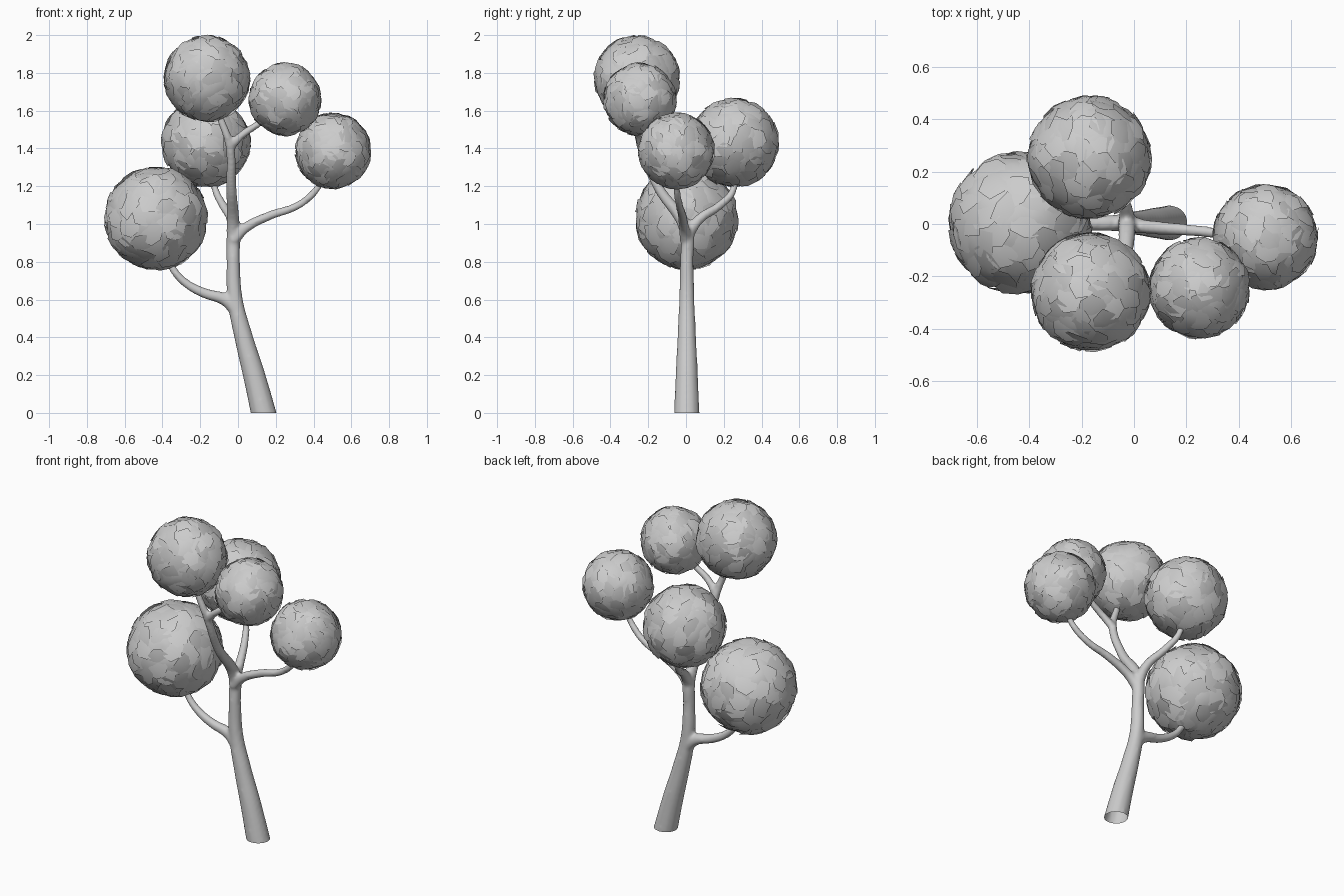
import bpy, bmesh, math, random
from mathutils import Vector, noise

if "Cube" in bpy.data.objects:
    bpy.data.objects.remove(bpy.data.objects["Cube"])

random.seed(4)


def evaluated_mesh(obj):
    dg = bpy.context.evaluated_depsgraph_get()
    return bpy.data.meshes.new_from_object(obj.evaluated_get(dg))


def add_object(name, mesh):
    obj = bpy.data.objects.new(name, mesh)
    bpy.context.collection.objects.link(obj)
    return obj


# Trunk and branch paths: x, y, z, radius
paths = [
    # leaning trunk running into the upper front limb
    [(.152, .004, -.07, .071), (.135, .004, 0, .068), (.085, .004, .2, .06), (.03, .004, .4, .05),
     (-.015, .004, .6, .041), (-.025, .004, .8, .036), (-.025, 0, .97, .036),
     (-.035, -.15, 1.2, .027), (-.045, -.24, 1.42, .024), (-.09, -.26, 1.55, .02), (-.15, -.26, 1.72, .015)],
    # small fork to the upper right ball
    [(-.047, -.23, 1.4, .024), (.02, -.25, 1.47, .022), (.12, -.25, 1.54, .019), (.22, -.25, 1.64, .015)],
    # right branch
    [(-.03, 0, .91, .034), (.04, -.01, .98, .028), (.17, -.02, 1.045, .024),
     (.32, -.035, 1.1, .021), (.42, -.05, 1.19, .019), (.48, -.055, 1.32, .015)],
    # rear branch
    [(-.025, 0, .93, .034), (-.035, .07, 1.025, .027), (-.08, .18, 1.1, .023),
     (-.12, .25, 1.18, .02), (-.15, .25, 1.32, .015)],
    # low left branch
    [(0, .004, .54, .042), (-.07, .004, .6, .033), (-.18, 0, .635, .027),
     (-.28, 0, .69, .023), (-.35, 0, .77, .02), (-.4, 0, .88, .015)],
]
curve = bpy.data.curves.new("branch_paths", 'CURVE')
curve.dimensions = '3D'
curve.bevel_depth = 1
curve.bevel_resolution = 4
curve.use_fill_caps = True
for path in paths:
    s = curve.splines.new('BEZIER')
    s.resolution_u = 8
    s.bezier_points.add(len(path) - 1)
    for p, (x, y, z, r) in zip(s.bezier_points, path):
        p.co = (x, y, z)
        p.radius = r
        p.handle_left_type = p.handle_right_type = 'AUTO'
helper = add_object("branch_paths", curve)

# Fuse the tubes into one trunk with soft forks
trunk = add_object("trunk_and_branches", evaluated_mesh(helper))
bpy.data.objects.remove(helper)
remesh = trunk.modifiers.new("fuse", 'REMESH')
remesh.mode = 'VOXEL'
remesh.voxel_size = .01
smooth = trunk.modifiers.new("soften", 'SMOOTH')
smooth.factor = .5
smooth.iterations = 8
mesh = evaluated_mesh(trunk)
trunk.modifiers.clear()
trunk.data = mesh

# Cut the open base flush with the ground
bm = bmesh.new()
bm.from_mesh(mesh)
bmesh.ops.bisect_plane(bm, geom=bm.verts[:] + bm.edges[:] + bm.faces[:],
                       plane_co=(0, 0, 0), plane_no=(0, 0, 1), clear_inner=True)
for f in bm.faces:
    f.smooth = True
bm.to_mesh(mesh)
bm.free()


def foliage(name, centre, r):
    """Lumpy ball covered with tilted, overlapping leaf flakes."""
    c = Vector(centre)
    bm = bmesh.new()
    bmesh.ops.create_icosphere(bm, subdivisions=4, radius=1)
    for v in bm.verts:
        d = v.co.normalized()
        v.co = c + d * r * (.955 + .025 * noise.noise(d * 4 + c * 9))
    count = 110
    for i in range(count):
        z = 1 - 2 * (i + .5) / count
        a = i * 2.39996 + random.uniform(-.15, .15)
        d = Vector((math.cos(a) * math.sqrt(1 - z * z), math.sin(a) * math.sqrt(1 - z * z), z))
        u = d.orthogonal().normalized()
        w = d.cross(u)
        lift = random.uniform(0, math.tau)
        mid = bm.verts.new(c + d * r * .98)
        ring = []
        for k in range(7):
            t = k * math.tau / 7
            size = random.uniform(.2, .31)
            p = (d + (u * math.cos(t) + w * math.sin(t)) * size).normalized()
            ring.append(bm.verts.new(c + p * r * (.968 + .035 * math.cos(t - lift))))
        for k in range(7):
            bm.faces.new((mid, ring[k], ring[(k + 1) % 7]))
    for f in bm.faces:
        f.smooth = True
    me = bpy.data.meshes.new(name)
    bm.to_mesh(me)
    bm.free()
    add_object(name, me)


# Five foliage balls
foliage("foliage_top", (-.165, -.26, 1.77), .232)
foliage("foliage_upper_right", (.25, -.245, 1.66), .197)
foliage("foliage_right", (.503, -.05, 1.387), .205)
foliage("foliage_rear", (-.17, .255, 1.43), .24)
foliage("foliage_low_left", (-.435, .003, 1.03), .278)
